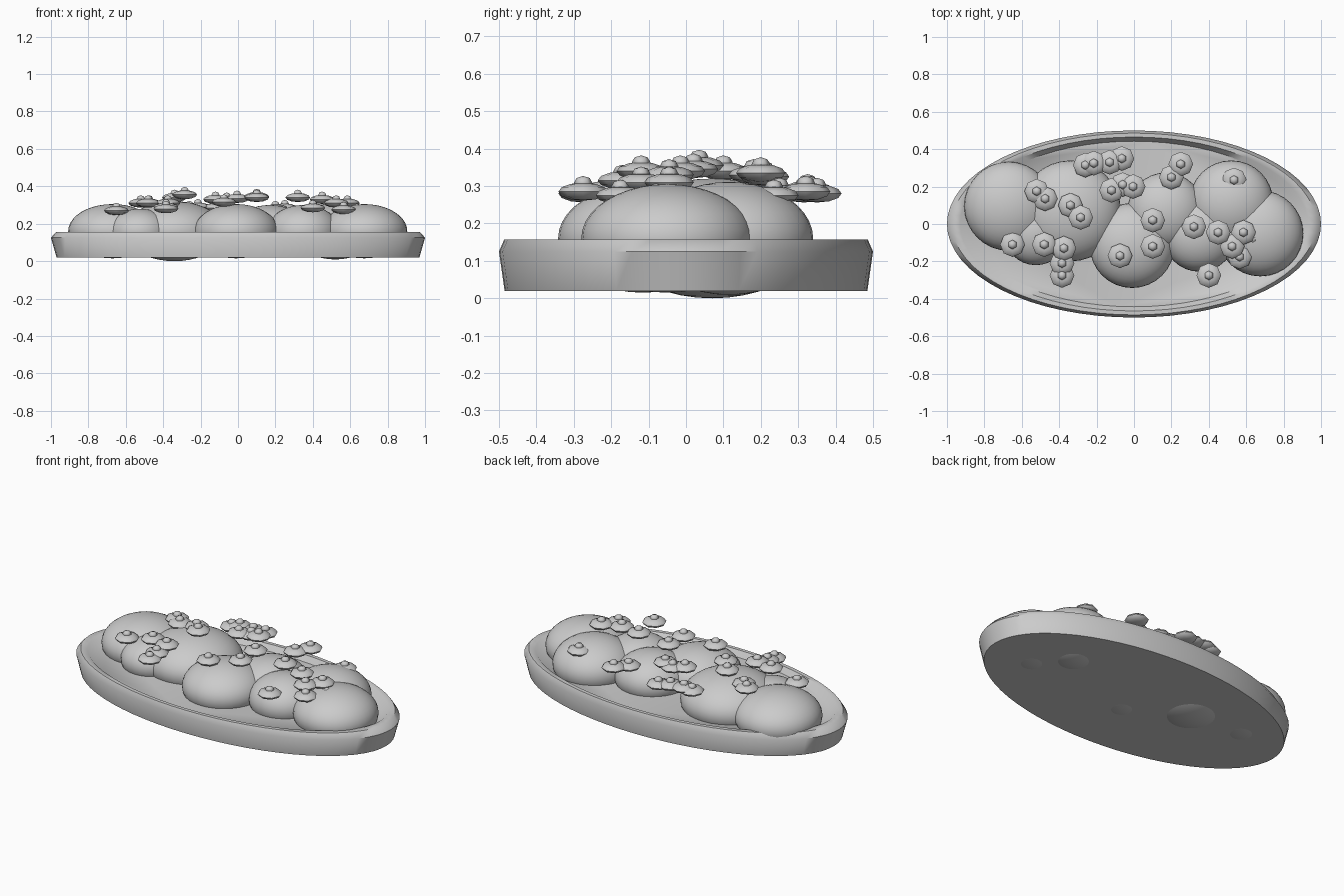
import bpy, bmesh, math
from mathutils import Matrix

cube = bpy.data.objects.get("Cube")
if cube:
    bpy.data.objects.remove(cube, do_unlink=True)

# One plain colour
GREY = (0.6, 0.6, 0.6, 1)
mat = bpy.data.materials.new("plain grey")
mat.use_nodes = True
mat.diffuse_color = GREY
mat.node_tree.nodes["Principled BSDF"].inputs["Base Color"].default_value = GREY


def finish(bm, name, angle):
    bmesh.ops.recalc_face_normals(bm, faces=bm.faces)
    mesh = bpy.data.meshes.new(name)
    bm.to_mesh(mesh)
    bm.free()
    mesh.materials.append(mat)
    obj = bpy.data.objects.new(name, mesh)
    bpy.context.collection.objects.link(obj)
    bpy.ops.object.select_all(action="DESELECT")
    obj.select_set(True)
    bpy.context.view_layer.objects.active = obj
    bpy.ops.object.shade_smooth_by_angle(angle=math.radians(angle))
    return obj


def ellipsoid(bm, centre, radii, segments, rings):
    m = Matrix.Translation(centre) @ Matrix.Diagonal((*radii, 1))
    bmesh.ops.create_uvsphere(bm, u_segments=segments, v_segments=rings, radius=1, matrix=m)


# Oval tray: a profile swept round an ellipse, closed by a base and a soil face
PROFILE = [(0.97, 0.02), (1.0, 0.125), (0.972, 0.157), (0.93, 0.157), (0.885, 0.125)]
SIDES = 64
bm = bmesh.new()
loops = []
for r, z in PROFILE:
    loops.append([bm.verts.new((r * math.cos(a), r * 0.5 * math.sin(a), z))
                  for a in (math.tau * i / SIDES for i in range(SIDES))])
for low, high in zip(loops, loops[1:]):
    for i in range(SIDES):
        j = (i + 1) % SIDES
        bm.faces.new((low[i], low[j], high[j], high[i]))
bm.faces.new(loops[0])
bm.faces.new(loops[-1])
finish(bm, "oval_tray", 50)

# Foliage mounds: x, y, radius, half height
MOUNDS = [
    (-0.67, 0.095, 0.238, 0.145), (-0.34, 0.07, 0.27, 0.16),
    (-0.525, -0.05, 0.17, 0.12), (-0.01, -0.115, 0.227, 0.145),
    (0.17, 0.07, 0.205, 0.14), (0.35, -0.06, 0.195, 0.14),
    (0.52, 0.115, 0.225, 0.151), (0.675, -0.05, 0.23, 0.145),
]
for n, (x, y, r, h) in enumerate(MOUNDS, 1):
    bm = bmesh.new()
    ellipsoid(bm, (x, y, 0.16), (r, r, h), 32, 20)
    finish(bm, f"foliage_mound_{n}", 60)

# Flowers: x, y, height of the petal disc
FLOWERS = [
    (-0.65, -0.11, 0.27), (-0.48, -0.11, 0.31), (-0.52, 0.175, 0.31),
    (-0.475, 0.135, 0.31), (-0.34, 0.1, 0.34), (-0.285, 0.035, 0.355),
    (-0.375, -0.13, 0.31), (-0.385, -0.21, 0.29), (-0.385, -0.275, 0.28),
    (-0.26, 0.315, 0.28), (-0.215, 0.325, 0.29), (-0.13, 0.33, 0.285),
    (-0.065, 0.35, 0.28), (-0.12, 0.18, 0.33), (-0.06, 0.21, 0.325),
    (-0.005, 0.2, 0.335), (0.1, 0.02, 0.345), (0.1, -0.12, 0.34),
    (-0.075, -0.17, 0.315), (0.25, 0.32, 0.285), (0.2, 0.25, 0.28),
    (0.32, -0.015, 0.34), (0.45, -0.045, 0.33), (0.585, -0.045, 0.31),
    (0.525, -0.12, 0.31), (0.565, -0.175, 0.275), (0.4, -0.275, 0.285),
    (0.535, 0.235, 0.275), (0.635, -0.08, 0.265),
]
for n, (x, y, z) in enumerate(FLOWERS, 1):
    bm = bmesh.new()
    ellipsoid(bm, (x, y, z), (0.066, 0.066, 0.024), 8, 6)
    ellipsoid(bm, (x, y, z + 0.023), (0.025, 0.025, 0.019), 6, 4)
    finish(bm, f"flower_{n}", 60)
